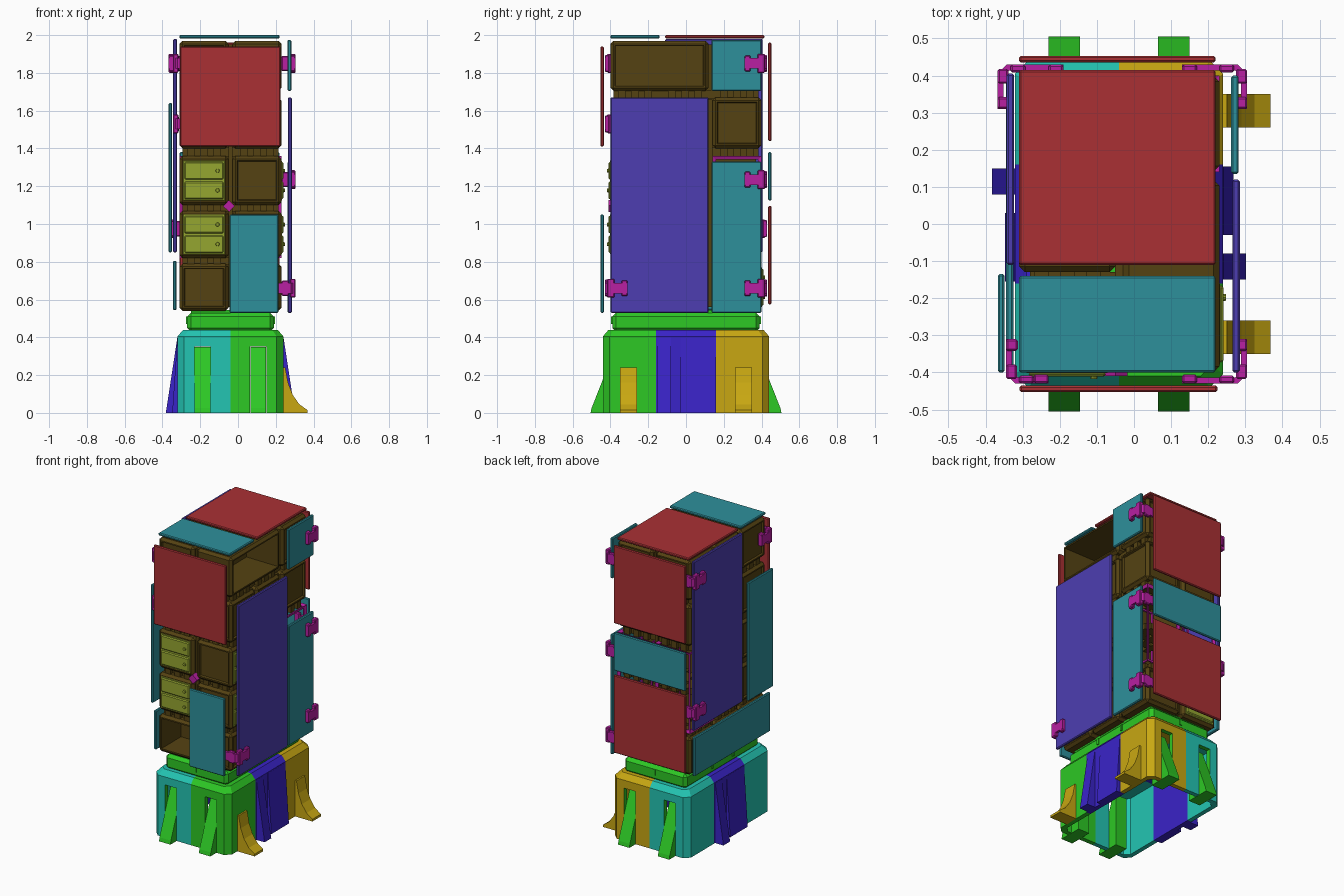
import bpy, bmesh, math
from mathutils import Matrix, Vector

if "Cube" in bpy.data.objects:
    bpy.data.objects.remove(bpy.data.objects["Cube"], do_unlink=True)


def material(name, *rgb):
    m = bpy.data.materials.new(name)
    m.use_nodes = True
    m.diffuse_color = (*rgb, 1)
    m.node_tree.nodes["Principled BSDF"].inputs["Base Color"].default_value = (*rgb, 1)
    return m


BROWN = material("dark brown", .09, .055, .006)
OLIVE = material("olive", .30, .38, .03)
RED = material("red", .40, .03, .034)
TEAL = material("teal", .027, .28, .33)
VIOLET = material("violet blue", .075, .048, .44)
MAGENTA = material("magenta", .48, .014, .36)
GREEN = material("green", .026, .58, .018)
CYAN = material("cyan", .017, .56, .45)
BLUE = material("blue", .042, .017, .58)
GOLD = material("gold", .58, .39, .006)

CX = -.04                       # middle of the tower
COLS = [(-.31, -.05), (-.03, .23)]
ROWS_Y = [(-.4, -.14), (-.13, .12), (.14, .4)]
LEVELS = [(.54, .79), (.82, 1.07), (1.10, 1.36), (1.40, 1.67), (1.705, 1.97)]


def finish(name, bm, *mats):
    bmesh.ops.recalc_face_normals(bm, faces=bm.faces)
    me = bpy.data.meshes.new(name)
    bm.to_mesh(me)
    bm.free()
    ob = bpy.data.objects.new(name, me)
    for m in mats:
        me.materials.append(m)
    bpy.context.collection.objects.link(ob)
    return ob


def add_box(bm, x, y, z, bevel=0):
    size = [b - a for a, b in (x, y, z)]
    mid = [(a + b) / 2 for a, b in (x, y, z)]
    new = bmesh.ops.create_cube(bm, size=1, matrix=Matrix.Translation(mid) @ Matrix.Diagonal((*size, 1)))
    if bevel:
        edges = list({e for v in new["verts"] for e in v.link_edges})
        bmesh.ops.bevel(bm, geom=edges, offset=bevel, segments=1, affect='EDGES')


def box(name, x, y, z, mat, bevel=0):
    bm = bmesh.new()
    add_box(bm, x, y, z, bevel)
    return finish(name, bm, mat)


def prism(name, pts, axis, lo, hi, mat):
    """Extrude a 2D outline along the given axis."""
    def place(p, t):
        p = list(p)
        p.insert(axis, t)
        return p
    bm = bmesh.new()
    face = bm.faces.new([bm.verts.new(place(p, lo)) for p in pts])
    move = bmesh.ops.extrude_face_region(bm, geom=[face])
    shift = Vector(place((0, 0), hi - lo))
    bmesh.ops.translate(bm, vec=shift, verts=[v for v in move["geom"] if isinstance(v, bmesh.types.BMVert)])
    return finish(name, bm, mat)


def module(name, x, y, z, recesses):
    """Chamfered storage cell; recesses pairs an outward direction with a depth."""
    bm = bmesh.new()
    add_box(bm, x, y, z, .016)
    bm.normal_update()
    for direction, depth in recesses:
        d = Vector(direction)
        face = max(bm.faces, key=lambda f: f.normal.dot(d) * 10 + f.calc_area())
        bmesh.ops.inset_region(bm, faces=[face], thickness=.012)
        bmesh.ops.inset_region(bm, faces=[face], thickness=.006, depth=-depth)
    return finish(name, bm, BROWN)


# Storage cells of the tower
for k, z in enumerate(LEVELS):
    for j, y in enumerate(ROWS_Y):
        for i, x in enumerate(COLS):
            if j == 2 and k in (1, 2) or (i == 1 and k == 4 and j < 2):
                continue
            sides = [((1 if i else -1, 0, 0), .012)]
            if j != 1:
                deep = .2 if (i, j, k) == (0, 0, 0) else .012
                sides.append(((0, j - 1, 0), deep))
            module("storage_cell", x, y, z, sides)
module("open_shelf", COLS[1], (-.4, .12), LEVELS[4], [((1, 0, 0), .23)])

# Connector bars filling the gaps between cells
bm = bmesh.new()
for low, high in zip(LEVELS, LEVELS[1:]):
    gap = (low[1] - .005, high[0] + .005)
    for off in (-.07, 0, .07):
        for a, b in COLS:
            m = (a + b) / 2 + off
            add_box(bm, (m - .02, m + .02), (-.385, .385), gap)
        for a, b in ROWS_Y:
            m = (a + b) / 2 + off
            add_box(bm, (-.295, .215), (m - .02, m + .02), gap)
add_box(bm, (-.051, -.029), (-.37, .37), (.56, 1.95))
for y in ((-.141, -.129), (.119, .141)):
    add_box(bm, (-.28, .2), y, (.56, 1.66))
finish("connector_bars", bm, BROWN)

# Open frames at the back, and the front connector
for x in COLS:
    frame = box("open_frame", x, ROWS_Y[2], (.82, 1.36), MAGENTA)
    wire = frame.modifiers.new("bars", 'WIREFRAME')
    wire.thickness = .03
    wire.offset = -1
    wire.use_even_offset = False
joint = box("front_connector", (-.022, .022), (-.05, .05), (-.022, .022), MAGENTA)
joint.location = (-.048, -.36, 1.095)
joint.rotation_euler = (0, math.radians(42), 0)


def drawers(name, location, turn):
    """Pair of drawers with round pulls, facing -y before the turn."""
    bm = bmesh.new()
    add_box(bm, (-.114, .114), (-.004, .02), (-.11, .11), .006)
    for s in (-1, 1):
        mid = s * .052
        add_box(bm, (-.104, .104), (-.013, 0), (mid - .046, mid + .046), .006)
        at = Matrix.Translation((.072, -.014, mid)) @ Matrix.Rotation(math.pi / 2, 4, 'X')
        bmesh.ops.create_cone(bm, segments=10, radius1=.012, radius2=.009, depth=.012, cap_ends=True, matrix=at)
    ob = finish(name, bm, OLIVE)
    ob.location = location
    ob.rotation_euler = (0, 0, math.radians(turn))


for z in (.945, 1.23):
    drawers("front_drawers", (-.18, -.398, z), 0)
    drawers("side_drawers", (.228, -.27, z), 90)
drawers("back_drawers", (-.18, .398, .665), 180)

# Outer cladding panels
FULL = (-.31, .22)
for name, x, y, z, mat in [
    ("top_panel_back", FULL, (-.11, .415), (1.982, 2), RED),
    ("top_panel_front", FULL, (-.4, -.14), (1.982, 2), TEAL),
    ("front_panel_upper", (-.308, .225), (-.453, -.435), (1.41, 1.94), RED),
    ("front_panel_lower", (-.045, .215), (-.453, -.435), (.53, 1.05), TEAL),
    ("back_panel_upper", FULL, (.435, .453), (1.44, 1.96), RED),
    ("back_panel_middle", FULL, (.435, .453), (1.125, 1.38), TEAL),
    ("back_panel_lower", FULL, (.435, .453), (.575, 1.095), RED),
    ("right_panel_large", (.265, .285), (-.4, .12), (.53, 1.67), VIOLET),
    ("right_panel_tall", (.262, .282), (.135, .4), (.53, 1.33), TEAL),
    ("right_panel_small", (.262, .282), (.135, .4), (1.705, 1.975), TEAL),
    ("left_panel_large", (-.343, -.323), (-.11, .405), (.85, 1.98), VIOLET),
    ("left_panel_tall", (-.367, -.349), (-.4, -.135), (.85, 1.64), TEAL),
    ("left_panel_low", (-.345, -.325), (-.4, .4), (.545, .805), TEAL),
]:
    box(name, x, y, z, mat, .005)


# Corner clips holding the panels
def clip(outer, sx, sy, z, reach):
    o, t = outer * sx, .016
    pts = [(o, .31), (o, .405), (o - .025, .43), (reach, .43), (reach, .43 - t),
           (o - .025 - t / 2, .43 - t), (o - t, .4), (o - t, .31)]
    prism("clip_bracket", [(a * sx, b * sy) for a, b in pts], 2, z - .028, z + .028, MAGENTA)
    bm = bmesh.new()
    for (x0, x1), (y0, y1), h in [((o - .032, o), (.31, .342), .042), ((o - .03, o), (.378, .418), .05),
                                  ((o - .075, o - .035), (.408, .43), .04),
                                  ((reach, reach + .04), (.405, .43), .045)]:
        add_box(bm, sorted((x0 * sx, x1 * sx)), sorted((y0 * sy, y1 * sy)), (z - h, z + h), .005)
    finish("clip_pads", bm, MAGENTA)


for z in (1.85, 1.235, .66):
    clip(.305, 1, 1, z, .13)
clip(.305, 1, -1, .66, .13)
for z in (1.85, 1.53):
    clip(-.345, -1, -1, z, .23)
for z in (1.85, .975):
    clip(-.368, -1, 1, z, .19)


# Hollow base skirt with chamfered corners, coloured by section
def ring(bm, hx, hy, c, z):
    quarter = [(hx, hy - c), (hx - c, hy)]
    pts = quarter + [(-a, b) for a, b in quarter[::-1]]
    pts += [(-a, -b) for a, b in pts]
    return [bm.verts.new((CX + a, b, z)) for a, b in pts]


bm = bmesh.new()
loops = [ring(bm, *r) for r in [(.25, .41, .03, 0), (.25, .41, .03, .39), (.28, .44, .035, 0),
                                (.28, .44, .035, .405), (.25, .41, .03, .44)]]
for a, b in ((0, 1), (0, 2), (2, 3), (3, 4)):
    for i in range(8):
        n = (i + 1) % 8
        bm.faces.new((loops[a][i], loops[a][n], loops[b][n], loops[b][i]))
bm.faces.new(loops[1])
bm.faces.new(loops[4])
for point, normal in [((CX, 0, 0), (1, 0, 0)), ((0, .16, 0), (0, 1, 0)), ((0, -.16, 0), (0, 1, 0))]:
    bmesh.ops.bisect_plane(bm, geom=bm.verts[:] + bm.edges[:] + bm.faces[:], plane_co=point, plane_no=normal)
for f in bm.faces:
    c = f.calc_center_median()
    if abs(c.y) < .16:
        f.material_index = 2
    elif c.x < CX:
        f.material_index = 1
    else:
        f.material_index = 3 if c.y > 0 else 0
skirt = finish("base_skirt", bm, GREEN, CYAN, BLUE, GOLD)

# Slots and sloping fins, front and back
bm = bmesh.new()
for x in (-.188, .107):
    for s in (-1, 1):
        add_box(bm, (x - .043, x + .043), sorted((s * .36, s * .5)), (-.1, .352))
        pts = [(s * .505, 0), (s * .50, .025), (s * .372, .35), (s * .345, .35), (s * .345, 0)]
        prism("sloping_fin", pts, 0, x - .042, x + .042, GREEN)
cutter = finish("slot_cutter", bm)
cutter.hide_render = True
cutter.hide_viewport = True
cut = skirt.modifiers.new("slots", 'BOOLEAN')
cut.operation = 'DIFFERENCE'
cut.solver = 'EXACT'
cut.object = cutter

# Flared feet on the right side
FOOT = [(.23, 0), (.368, 0), (.368, .015), (.325, .045), (.29, .095), (.265, .16), (.25, .24), (.23, .24)]
for y in (-.305, .305):
    prism("flared_foot", FOOT, 1, y - .045, y + .045, GOLD)

# Sloping blue side braces, turned half way round for the other side
for s in (1, -1):
    for a, b, out in ((-.15, -.08, .342), (-.03, .155, .308)):
        pts = [(CX + s * r, z) for r, z in ((.27, 0), (out, 0), (.281, .4), (.27, .4))]
        prism("side_brace", pts, 1, min(a * s, b * s), max(a * s, b * s), BLUE)

# Collar between the base and the tower
box("base_collar", (-.27, .19), (-.39, .39), (.43, .53), GREEN, .02)
box("collar_deck", (-.25, .17), (-.36, .36), (.52, .545), GREEN)
bm = bmesh.new()
for s in (-1, 1):
    add_box(bm, (CX - .008, CX + .008), sorted((s * .38, s * .396)), (.47, .51))
    for y in (-.11, .11):
        add_box(bm, sorted((CX + s * .22, CX + s * .236)), (y - .008, y + .008), (.47, .51))
finish("collar_latches", bm, GREEN)
